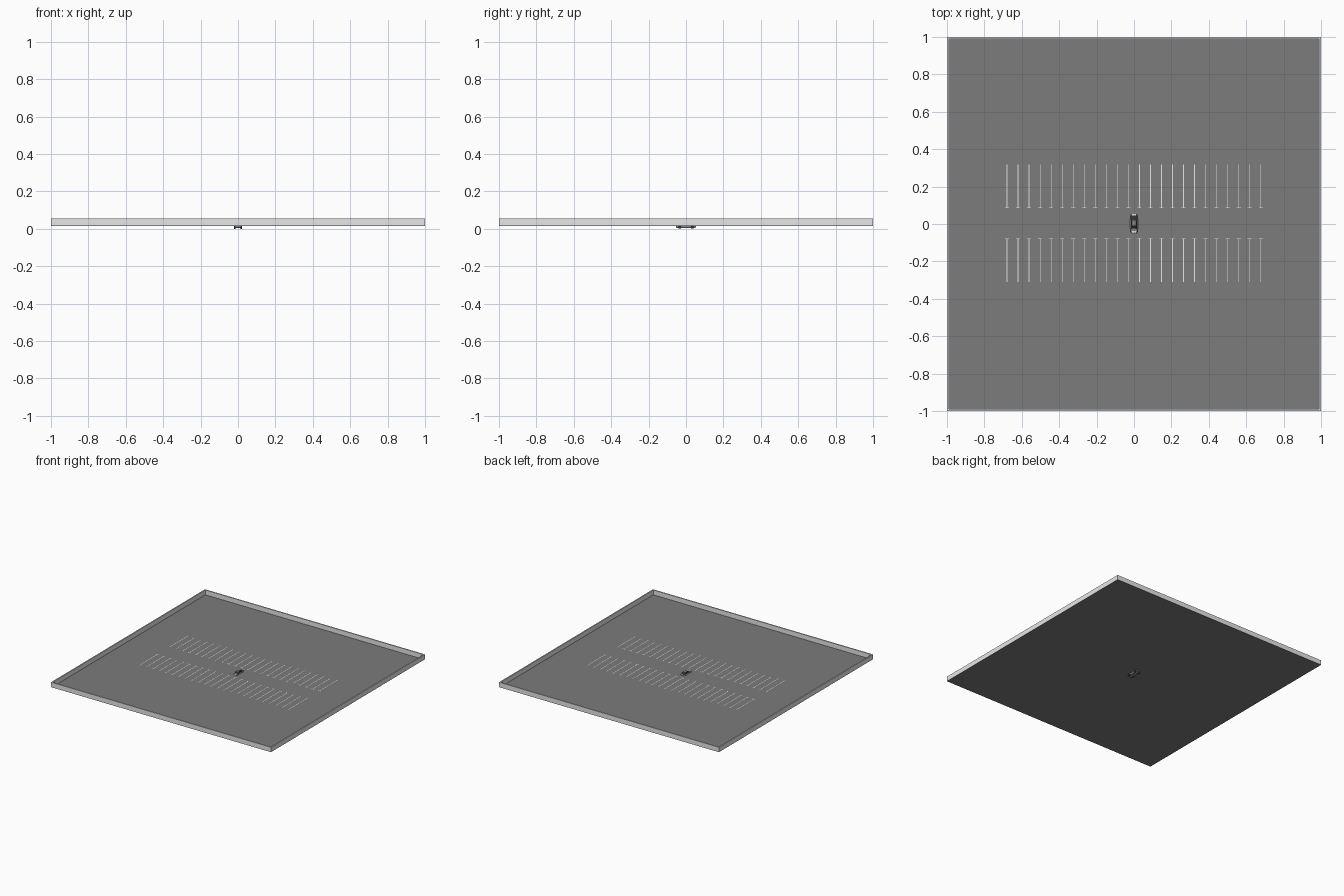
import bpy, bmesh, math

if "Cube" in bpy.data.objects:
    bpy.data.objects.remove(bpy.data.objects["Cube"])


def mat(name, r, g, b):
    m = bpy.data.materials.new(name)
    m.diffuse_color = (r, g, b, 1)
    m.use_nodes = True
    m.node_tree.nodes["Principled BSDF"].inputs["Base Color"].default_value = m.diffuse_color
    return m


ASPHALT = mat("asphalt grey", 0.2, 0.2, 0.2)
WALL = mat("wall light grey", 0.8, 0.8, 0.8)
PAINT = mat("line white", 0.9, 0.9, 0.9)
BODY = mat("car grey", 0.25, 0.25, 0.25)
DARK = mat("tyre and glass black", 0.03, 0.03, 0.03)
Z0 = 0.017   # ground level; the small car sinks slightly through it


def make(name, bm, *mats):
    bmesh.ops.recalc_face_normals(bm, faces=bm.faces)
    me = bpy.data.meshes.new(name)
    bm.to_mesh(me)
    bm.free()
    for m in mats:
        me.materials.append(m)
    ob = bpy.data.objects.new(name, me)
    bpy.context.collection.objects.link(ob)
    return ob


def add_box(bm, x0, x1, y0, y1, z0, z1):
    vs = bmesh.ops.create_cube(bm, size=1)["verts"]
    for v in vs:
        v.co.x = x0 if v.co.x < 0 else x1
        v.co.y = y0 if v.co.y < 0 else y1
        v.co.z = z0 if v.co.z < 0 else z1


def add_rect(bm, x0, x1, y0, y1, z):
    bm.faces.new([bm.verts.new(p) for p in
                  ((x0, y0, z), (x1, y0, z), (x1, y1, z), (x0, y1, z))])


def loft(name, sections, *mats, rule=None):
    """Rounded shell from (y, half width, bottom, top) stations."""
    bm = bmesh.new()
    rings = []
    for y, w, b, t in sections:
        c = (t - b) * 0.3
        prof = [(-w * .9, b), (w * .9, b), (w, b + c), (w, t - c),
                (w * .75, t), (-w * .75, t), (-w, t - c), (-w, b + c)]
        rings.append([bm.verts.new((x, y, z)) for x, z in prof])
    for a, b in zip(rings, rings[1:]):
        for i in range(8):
            j = (i + 1) % 8
            bm.faces.new((a[i], a[j], b[j], b[i]))
    bm.faces.new(rings[0])
    bm.faces.new(rings[-1])
    bmesh.ops.recalc_face_normals(bm, faces=bm.faces)
    if rule:
        for f in bm.faces:
            f.material_index = rule(f)
    return make(name, bm, *mats)


# Asphalt slab
bm = bmesh.new()
add_box(bm, -1, 1, -1, 1, Z0 - 0.001, Z0)
make("ground", bm, ASPHALT)

# Perimeter wall
bm = bmesh.new()
T, TOP = 0.01, 0.056
for s in (-1, 1):
    e = sorted((s, s * (1 - T)))
    add_box(bm, -1, 1, *e, Z0, TOP)
    add_box(bm, *e, -1 + T, 1 - T, Z0, TOP)
make("perimeter_wall", bm, WALL)

# Parking bay lines: T shapes in two rows
bm = bmesh.new()
ZL, H = Z0 + 0.0008, 0.0019
for i in range(24):
    x = -0.679 + i * 0.059
    for s in (-1, 1):
        y0, y1 = sorted((s * 0.083 + 0.004, s * 0.315 + 0.004))
        add_rect(bm, x - H, x + H, y0, y1, ZL)
        yb = s * 0.083 + 0.004
        add_rect(bm, x - 0.011, x + 0.011, yb - H, yb + H, ZL + 0.0002)
make("bay_lines", bm, PAINT)

# Car body
loft("car_body", [(-0.054, 0.015, 0.006, 0.015), (-0.048, 0.019, 0.005, 0.019),
                  (-0.022, 0.021, 0.004, 0.022), (0.03, 0.021, 0.004, 0.023),
                  (0.047, 0.019, 0.005, 0.022), (0.053, 0.016, 0.007, 0.019)], BODY)

# Car cabin: glass all round, painted roof
loft("car_cabin", [(-0.024, 0.015, 0.02, 0.022), (-0.008, 0.015, 0.02, 0.033),
                   (0.018, 0.015, 0.02, 0.033), (0.042, 0.014, 0.02, 0.023)],
     BODY, DARK, rule=lambda f: 0 if f.normal.z > 0.95 else 1)

# Bumpers and lamps, pale strips
bm = bmesh.new()
add_box(bm, -0.013, 0.013, -0.045, -0.038, 0.018, 0.0215)
add_box(bm, -0.012, 0.012, 0.047, 0.054, 0.018, 0.0225)
make("car_trim", bm, WALL)

# Wheels
bm = bmesh.new()
for sx in (-1, 1):
    for y in (-0.034, 0.034):
        vs = bmesh.ops.create_cone(bm, cap_ends=True, segments=16, radius1=0.0095,
                                   radius2=0.0095, depth=0.008)["verts"]
        for v in vs:
            x, yy, z = v.co
            v.co = (z + sx * 0.018, yy + y, x + 0.0095)
make("car_wheels", bm, DARK)
